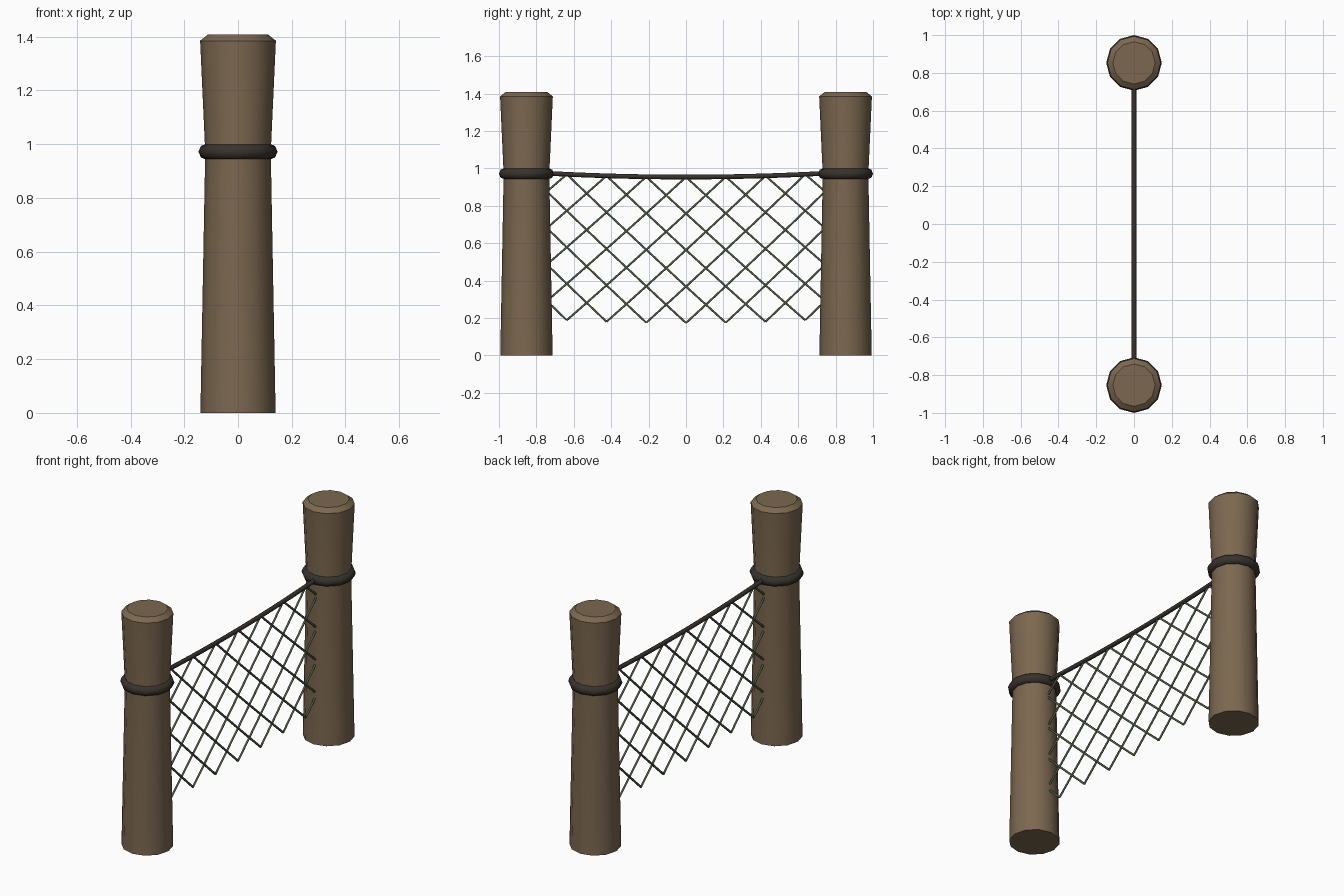
import bpy, bmesh, math

if "Cube" in bpy.data.objects:
    bpy.data.objects.remove(bpy.data.objects["Cube"])

POST_Y = 0.853
STEP_Y, STEP_Z = 0.10625, 0.0975
COLS, ROWS = 14, 8


def material(name, rgb):
    m = bpy.data.materials.new(name)
    m.diffuse_color = (*rgb, 1)
    m.use_nodes = True
    m.node_tree.nodes["Principled BSDF"].inputs["Base Color"].default_value = m.diffuse_color
    return m


wood = material("wood", (0.20, 0.137, 0.08))
dark_rope = material("dark_rope", (0.04, 0.032, 0.026))
twine = material("twine", (0.075, 0.105, 0.06))


def smooth(ob, angle):
    bpy.ops.object.select_all(action='DESELECT')
    ob.select_set(True)
    bpy.context.view_layer.objects.active = ob
    bpy.ops.object.shade_smooth_by_angle(angle=math.radians(angle))


def lathe(name, profile, y, mat, sides=12):
    """Stack of rings from (radius, z) points, capped at both ends."""
    bm = bmesh.new()
    rings = [[bm.verts.new((r * math.cos(2 * math.pi * k / sides),
                            r * math.sin(2 * math.pi * k / sides), z))
              for k in range(sides)] for r, z in profile]
    for a, b in zip(rings, rings[1:]):
        for k in range(sides):
            n = (k + 1) % sides
            bm.faces.new((a[k], a[n], b[n], b[k]))
    bm.faces.new(rings[0][::-1])
    bm.faces.new(rings[-1])
    me = bpy.data.meshes.new(name)
    bm.to_mesh(me)
    bm.free()
    me.materials.append(mat)
    ob = bpy.data.objects.new(name, me)
    ob.location.y = y
    bpy.context.collection.objects.link(ob)
    smooth(ob, 35)


def tubes(name, paths, radius, res, mat):
    """Round tubes along a list of point paths, turned into one mesh."""
    cu = bpy.data.curves.new(name, 'CURVE')
    cu.dimensions = '3D'
    cu.bevel_depth = radius
    cu.bevel_resolution = res
    cu.use_fill_caps = True
    for path in paths:
        sp = cu.splines.new('POLY')
        sp.points.add(len(path) - 1)
        for p, co in zip(sp.points, path):
            p.co = (*co, 1)
    cu.materials.append(mat)
    ob = bpy.data.objects.new(name, cu)
    bpy.context.collection.objects.link(ob)
    bpy.ops.object.select_all(action='DESELECT')
    ob.select_set(True)
    bpy.context.view_layer.objects.active = ob
    bpy.ops.object.convert(target='MESH')
    smooth(bpy.context.object, 65)


def node(i, j):
    """Net knot at column i, row j, hanging from the sagging top rope."""
    y = (i - COLS / 2) * STEP_Y
    top = 0.974 - 0.02 * (1 - (y / 0.744) ** 2)
    return (0, y, top - j * STEP_Z)


# posts with a waist and chamfered top, plus the rope collar round each
for side, y in (("left", -POST_Y), ("right", POST_Y)):
    lathe(side + "_post", [(0.14, 0), (0.122, 0.97), (0.141, 1.385), (0.112, 1.408)], y, wood)
    bpy.ops.mesh.primitive_torus_add(location=(0, y, 0.972), major_segments=12, minor_segments=8,
                                     major_radius=0.117, minor_radius=0.03)
    collar = bpy.context.object
    collar.name = side + "_rope_collar"
    collar.data.materials.append(dark_rope)
    smooth(collar, 60)

# sagging top rope
tubes("top_rope", [[node(i, 0) for i in range(COLS + 1)]], 0.0125, 2, dark_rope)

# net: diagonal strands running down in both directions
strands = []
for d in (1, -1):
    edge = 0 if d == 1 else COLS
    starts = [(i, 0) for i in range(1, COLS, 2)] + [(edge, j) for j in range(1, ROWS, 2)]
    for i, j in starts:
        path = []
        while 0 <= i <= COLS and j <= ROWS:
            path.append(node(i, j))
            i, j = i + d, j + 1
        strands.append(path)
tubes("net", strands, 0.0062, 1, twine)
